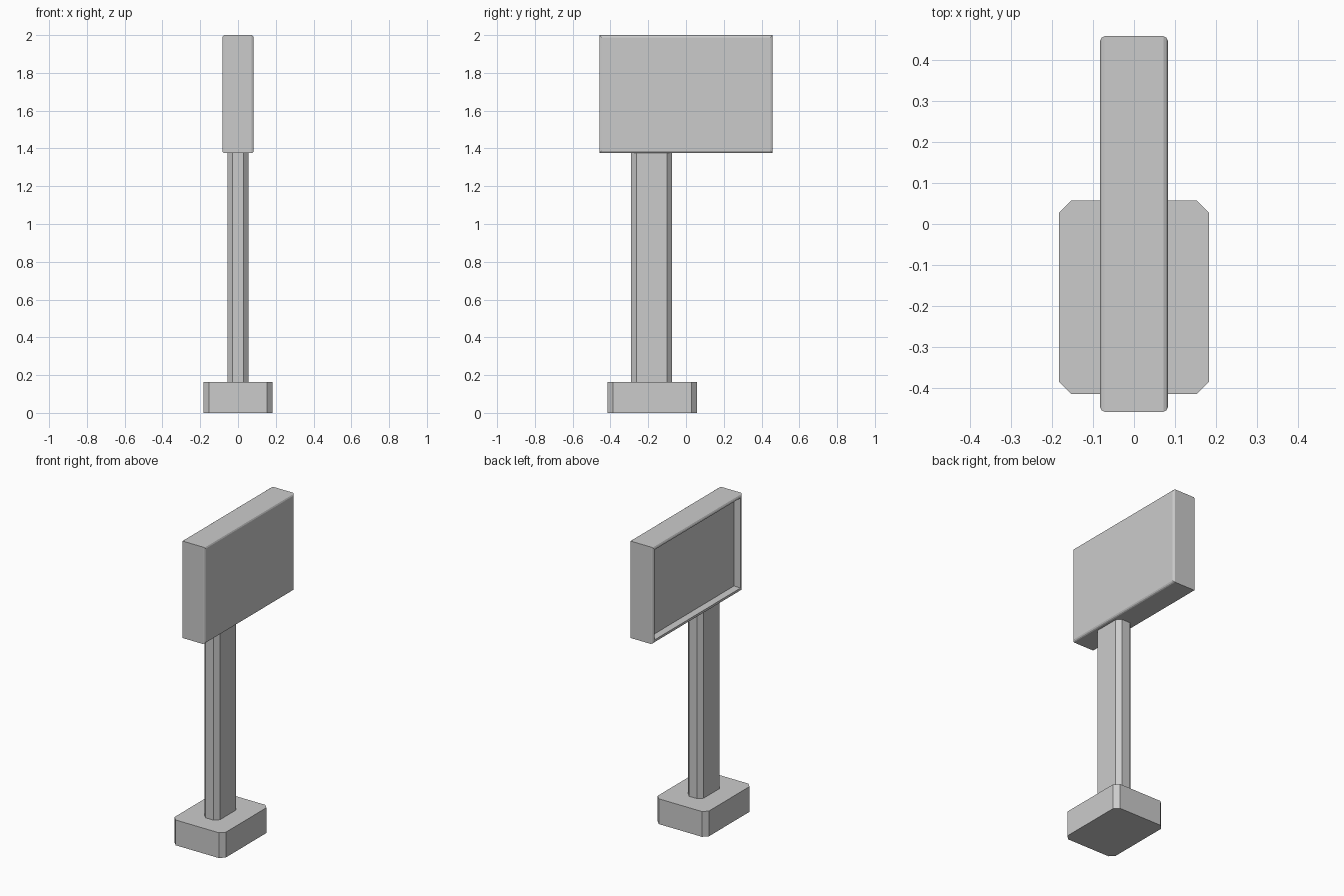
import bpy, bmesh

if "Cube" in bpy.data.objects:
    bpy.data.objects.remove(bpy.data.objects["Cube"])


def loft(name, rings):
    """Bridge successive closed rings of points and cap both ends."""
    bm = bmesh.new()
    loops = [[bm.verts.new(p) for p in ring] for ring in rings]
    n = len(loops[0])
    for a, b in zip(loops, loops[1:]):
        for i in range(n):
            j = (i + 1) % n
            bm.faces.new((a[i], a[j], b[j], b[i]))
    bm.faces.new(loops[0][::-1])
    bm.faces.new(loops[-1])
    bmesh.ops.recalc_face_normals(bm, faces=bm.faces)
    mesh = bpy.data.meshes.new(name)
    bm.to_mesh(mesh)
    bm.free()
    obj = bpy.data.objects.new(name, mesh)
    bpy.context.collection.objects.link(obj)
    return obj


def chamfered_block(name, hx, y0, y1, z0, z1, c):
    """Upright block with its four vertical edges cut off."""
    outline = [(-hx + c, y0), (hx - c, y0), (hx, y0 + c), (hx, y1 - c),
               (hx - c, y1), (-hx + c, y1), (-hx, y1 - c), (-hx, y0 + c)]
    return loft(name, [[(x, y, z) for x, y in outline] for z in (z0, z1)])


def panel_ring(x, inset):
    """Rectangle of the panel outline at depth x."""
    y, z0, z1 = 0.459 - inset, 1.375 + inset, 2.0 - inset
    return [(x, -y, z0), (x, y, z0), (x, y, z1), (x, -y, z1)]


# Foot and post
chamfered_block("base", 0.183, -0.415, 0.057, 0.0, 0.163, 0.029)
chamfered_block("post", 0.056, -0.29, -0.073, 0.163, 1.376, 0.027)

# Panel: softened edges, flat on +x, recessed inside a thin rim on -x
sections = [(-0.038, 0.024), (-0.083, 0.022), (-0.083, 0.012), (-0.079, 0.004),
            (-0.072, 0.0), (0.072, 0.0), (0.079, 0.004), (0.083, 0.012)]
loft("sign_panel", [panel_ring(x, i) for x, i in sections])
